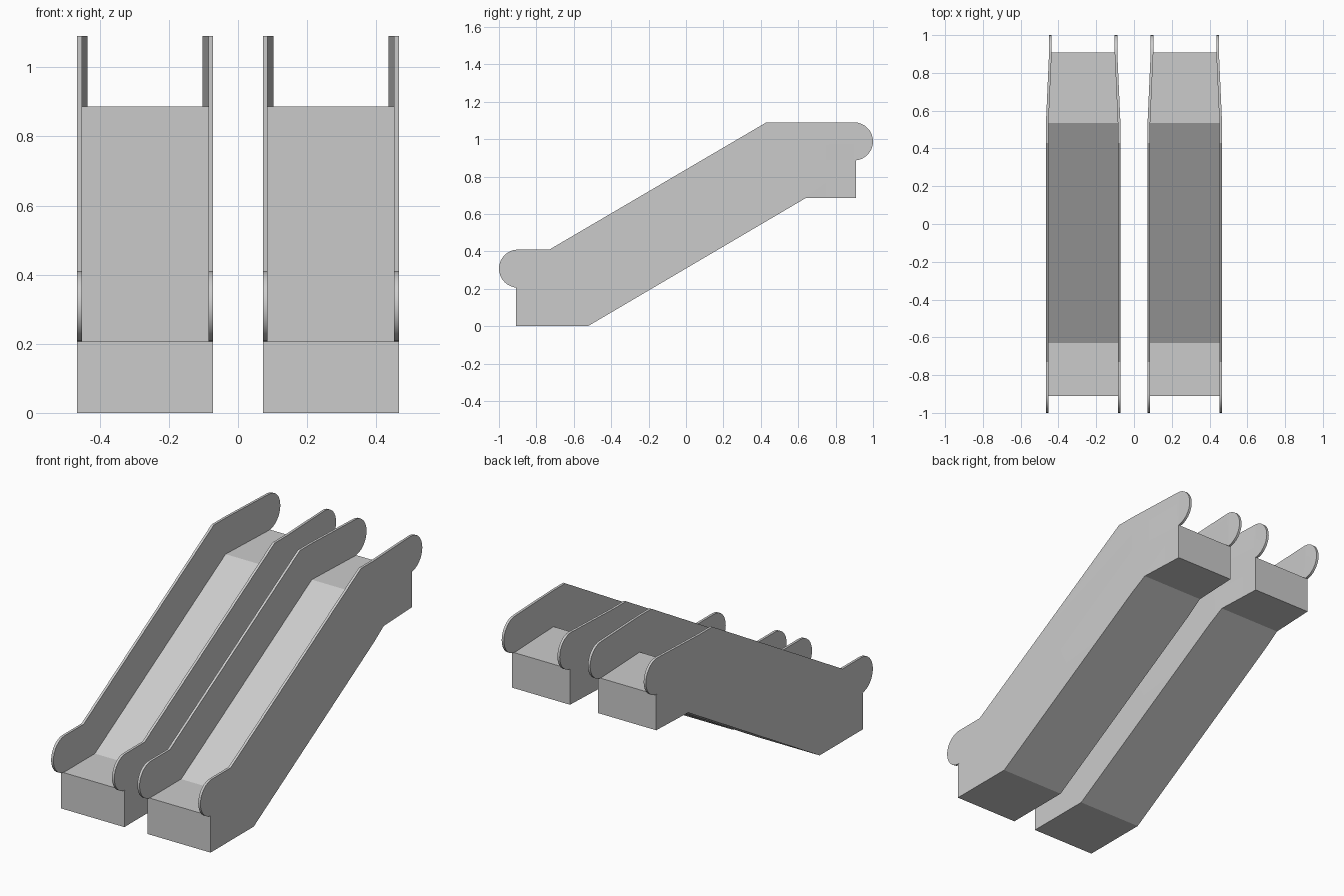
import bpy, bmesh, math

if "Cube" in bpy.data.objects:
    bpy.data.objects.remove(bpy.data.objects["Cube"])

X_IN, X_OUT = 0.072, 0.466      # width of one escalator (right-hand one)
WALL = 0.014                    # balustrade thickness
MID = (X_IN + X_OUT) / 2
BEND, END, PINCH = 0.54, 0.90, 0.016   # the upper landing narrows between BEND and END


def arc(cy, cz, r, a0, a1, n=16):
    return [(cy + r * math.cos(math.radians(a0 + (a1 - a0) * i / n)),
             cz + r * math.sin(math.radians(a0 + (a1 - a0) * i / n))) for i in range(n + 1)]


def side_prism(name, profile, x0, x1):
    """Extrude a (y, z) profile from x0 to x1, pinch the upper end, mirror to the other escalator."""
    bm = bmesh.new()
    face = bm.faces.new([bm.verts.new((x0, y, z)) for y, z in profile])
    ext = bmesh.ops.extrude_face_region(bm, geom=[face])
    for v in ext["geom"]:
        if isinstance(v, bmesh.types.BMVert):
            v.co.x = x1
    for y in (BEND, END):
        bmesh.ops.bisect_plane(bm, geom=bm.verts[:] + bm.edges[:] + bm.faces[:],
                               plane_co=(0, y, 0), plane_no=(0, 1, 0), dist=1e-5)
    for v in bm.verts:
        t = min(max((v.co.y - BEND) / (END - BEND), 0), 1)
        v.co.x += PINCH * t * (1 if v.co.x < MID else -1)
    bmesh.ops.recalc_face_normals(bm, faces=bm.faces[:])
    for f in bm.faces:
        f.smooth = True
    me = bpy.data.meshes.new(name)
    bm.to_mesh(me)
    bm.free()
    me.set_sharp_from_angle(angle=math.radians(25))
    ob = bpy.data.objects.new(name, me)
    bpy.context.collection.objects.link(ob)
    ob.modifiers.new("pair", "MIRROR").use_bisect_axis[0] = False
    return ob


# Truss body with lower landing, ramp and upper landing
body = [(-0.91, 0), (-0.525, 0), (0.64, 0.685), (0.908, 0.685), (0.908, 0.886),
        (0.535, 0.886), (-0.63, 0.206), (-0.91, 0.206)]
side_prism("escalator_body", body, X_IN, X_OUT)

# Balustrades with rounded ends, standing on the edges of the body
rail = ([(-0.63, 0.206)] + arc(-0.898, 0.308, 0.102, 270, 90) + [(-0.73, 0.41), (0.43, 1.09)]
        + arc(0.898, 0.988, 0.102, 90, -90) + [(0.535, 0.886)])
side_prism("inner_balustrade", rail, X_IN, X_IN + WALL)
side_prism("outer_balustrade", rail, X_OUT - WALL, X_OUT)
